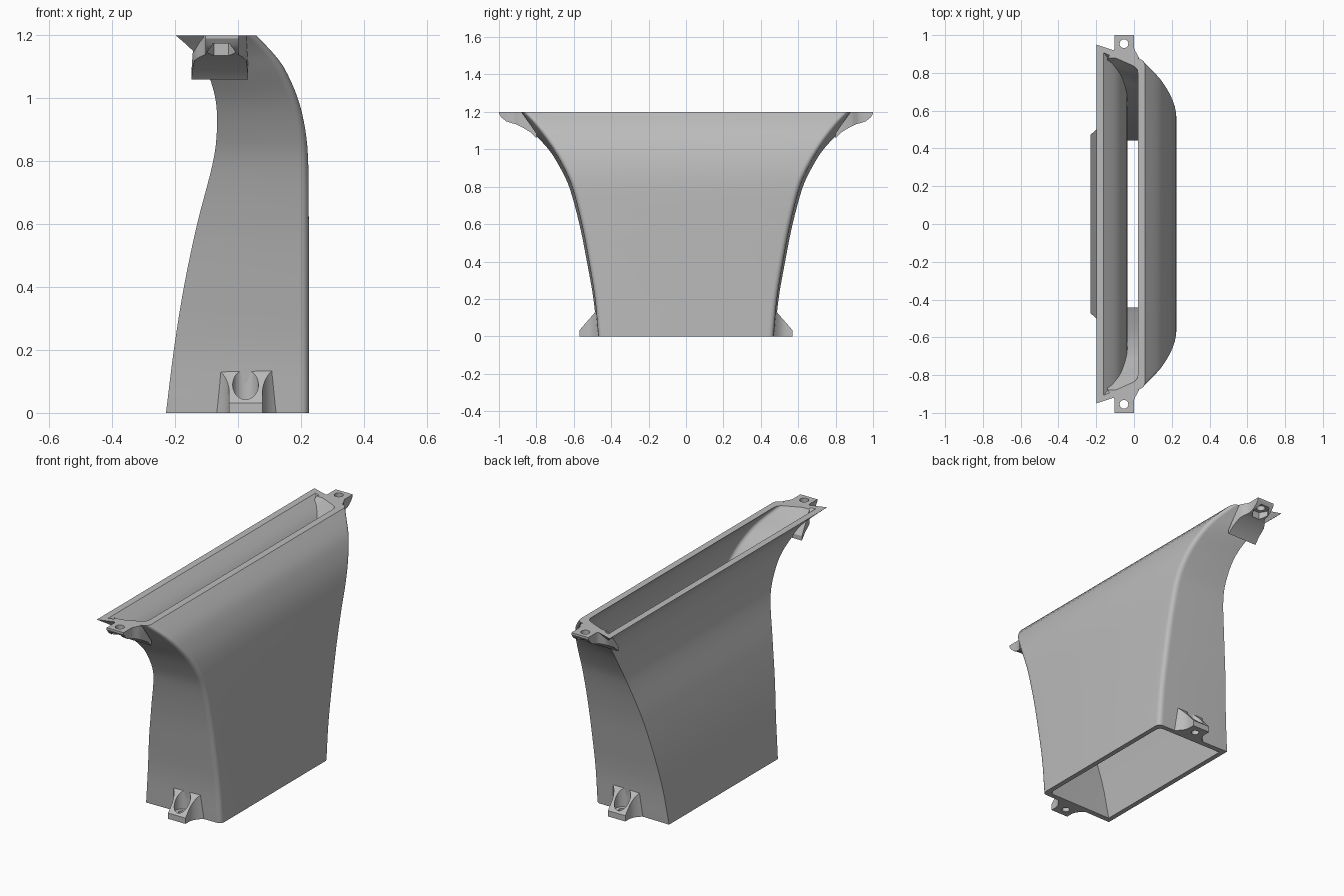
import bpy, bmesh, math
from mathutils import Vector

if "Cube" in bpy.data.objects:
    bpy.data.objects.remove(bpy.data.objects["Cube"])

grey = bpy.data.materials.new("plain_grey")
grey.use_nodes = True
grey.diffuse_color = (0.5, 0.5, 0.5, 1)
grey.node_tree.nodes["Principled BSDF"].inputs["Base Color"].default_value = (0.5, 0.5, 0.5, 1)


def loft(name, rings, cyclic=False):
    """Skin a list of equal-sized rings; cap the ends unless cyclic."""
    bm = bmesh.new()
    rows = [[bm.verts.new(p) for p in ring] for ring in rings]
    n = len(rows[0])
    pairs = list(zip(rows, rows[1:])) + ([(rows[-1], rows[0])] if cyclic else [])
    for a, b in pairs:
        for i in range(n):
            j = (i + 1) % n
            bm.faces.new((a[i], a[j], b[j], b[i]))
    if not cyclic:
        bm.faces.new(rows[0])
        bm.faces.new(rows[-1])
    bmesh.ops.recalc_face_normals(bm, faces=bm.faces)
    mesh = bpy.data.meshes.new(name)
    bm.to_mesh(mesh)
    bm.free()
    obj = bpy.data.objects.new(name, mesh)
    bpy.context.collection.objects.link(obj)
    mesh.materials.append(grey)
    return obj


def activate(obj):
    bpy.ops.object.select_all(action='DESELECT')
    obj.select_set(True)
    bpy.context.view_layer.objects.active = obj


def smooth(obj):
    activate(obj)
    bpy.ops.object.shade_smooth_by_angle(angle=math.radians(32))


def drill(obj, x, y, z0, z1, radius, sides):
    """Cut a vertical hole or pocket."""
    rings = [[(x + radius * math.cos(math.tau * i / sides),
               y + radius * math.sin(math.tau * i / sides), z) for i in range(sides)]
             for z in (z0, z1)]
    cutter = loft("cutter", rings)
    cutter.hide_render = True
    mod = obj.modifiers.new("drill", 'BOOLEAN')
    mod.operation, mod.solver, mod.object = 'DIFFERENCE', 'EXACT', cutter
    activate(obj)
    bpy.ops.object.modifier_apply(modifier=mod.name)
    bpy.data.objects.remove(cutter)


def mirror_y(obj):
    mod = obj.modifiers.new("mirror", 'MIRROR')
    mod.use_axis = (False, True, False)
    activate(obj)
    bpy.ops.object.modifier_apply(modifier=mod.name)


# Duct outline by height: left x, right x, half depth at left, half depth at right
HEIGHT = [0, .2, .4, .6, .8, .9, 1.0, 1.1, 1.15, 1.2]
LEFT = [-.229, -.204, -.172, -.13, -.079, -.067, -.072, -.105, -.142, -.198]
RIGHT = [.225, .225, .225, .225, .223, .214, .19, .145, .106, .058]
DEEP_L = [.475, .495, .53, .57, .625, .672, .735, .83, .88, .95]
DEEP_R = [.468, .486, .518, .556, .607, .65, .706, .775, .815, .865]


def curve(vals, z):
    """Smooth interpolation through the height stations."""
    k = max(i for i in range(len(HEIGHT) - 1) if HEIGHT[i] <= z + 1e-9)

    def slope(i):
        a, b = max(i - 1, 0), min(i + 1, len(vals) - 1)
        return (vals[b] - vals[a]) / (HEIGHT[b] - HEIGHT[a])
    h = HEIGHT[k + 1] - HEIGHT[k]
    t = (z - HEIGHT[k]) / h
    return ((2*t**3 - 3*t**2 + 1) * vals[k] + (t**3 - 2*t**2 + t) * h * slope(k)
            + (3*t**2 - 2*t**3) * vals[k + 1] + (t**3 - t**2) * h * slope(k + 1))


def section(z, wall):
    """Tapered rectangle with sharp left corners and rounded right ones."""
    w = wall * (1 + 0.4 * max(0, (z - 0.8) / 0.4))
    xl, xr = curve(LEFT, z) + w, curve(RIGHT, z) - w
    yl, yr = curve(DEEP_L, z) - w * 1.15, curve(DEEP_R, z) - w
    r = 0.03
    a = Vector((xr - r, yr + (yl - yr) * r / (xr - xl)))
    b, c = Vector((xr, yr)), Vector((xr, yr - r))
    arc = []
    for i in range(9):
        t = i / 8
        arc.append(a * (1 - t)**2 + b * 2 * t * (1 - t) + c * t**2)
    half = [Vector((xl, yl))] + arc
    return ([(p.x, p.y, z) for p in half]
            + [(p.x, -p.y, z) for p in reversed(half)])


# Hollow duct: outer skin up, inner skin back down
levels = [1.2 * i / 48 for i in range(49)]
duct = loft("duct_shell", [section(z, 0) for z in levels]
            + [section(z, 0.027) for z in reversed(levels)], cyclic=True)
smooth(duct)


def slab(y, x0, x1, z0, z1):
    return [(x0, y, z0), (x1, y, z0), (x1, y, z1), (x0, y, z1)]


# Lower mounting lugs: flared gussets with a sloped top
rings = []
for i in range(15):
    t = i / 14
    y = 0.455 + 0.115 * t
    flare = 0.065 * max(0, 1 - t / 0.75)**2.2
    top = min(0.135, 0.032 + (0.57 - y) * 1.15)
    rings.append(slab(y, -0.028 - flare, 0.078 + flare, 0, top))
lower = loft("lower_lugs", rings)
drill(lower, 0.024, 0.52, 0.03, 0.3, 0.041, 32)
drill(lower, 0.024, 0.52, -0.1, 0.1, 0.02, 24)
mirror_y(lower)
smooth(lower)

# Upper mounting lugs: y, side flare, underside, top
UPPER = [(.80, .045, 1.06, 1.085), (.83, .042, 1.09, 1.13), (.88, .036, 1.12, 1.2),
         (.90, .022, 1.13, 1.2), (.915, .008, 1.136, 1.2), (.93, 0, 1.139, 1.2),
         (.96, 0, 1.149, 1.2), (.985, 0, 1.168, 1.2), (1.0, 0, 1.19, 1.2)]
upper = loft("upper_lugs", [slab(y, -0.103 - f, 0.001 + f * 0.7, z0, z1)
                            for y, f, z0, z1 in UPPER])
drill(upper, -0.053, 0.955, 1.0, 1.175, 0.047, 6)
drill(upper, -0.053, 0.955, 1.0, 1.3, 0.023, 24)
mirror_y(upper)
smooth(upper)
